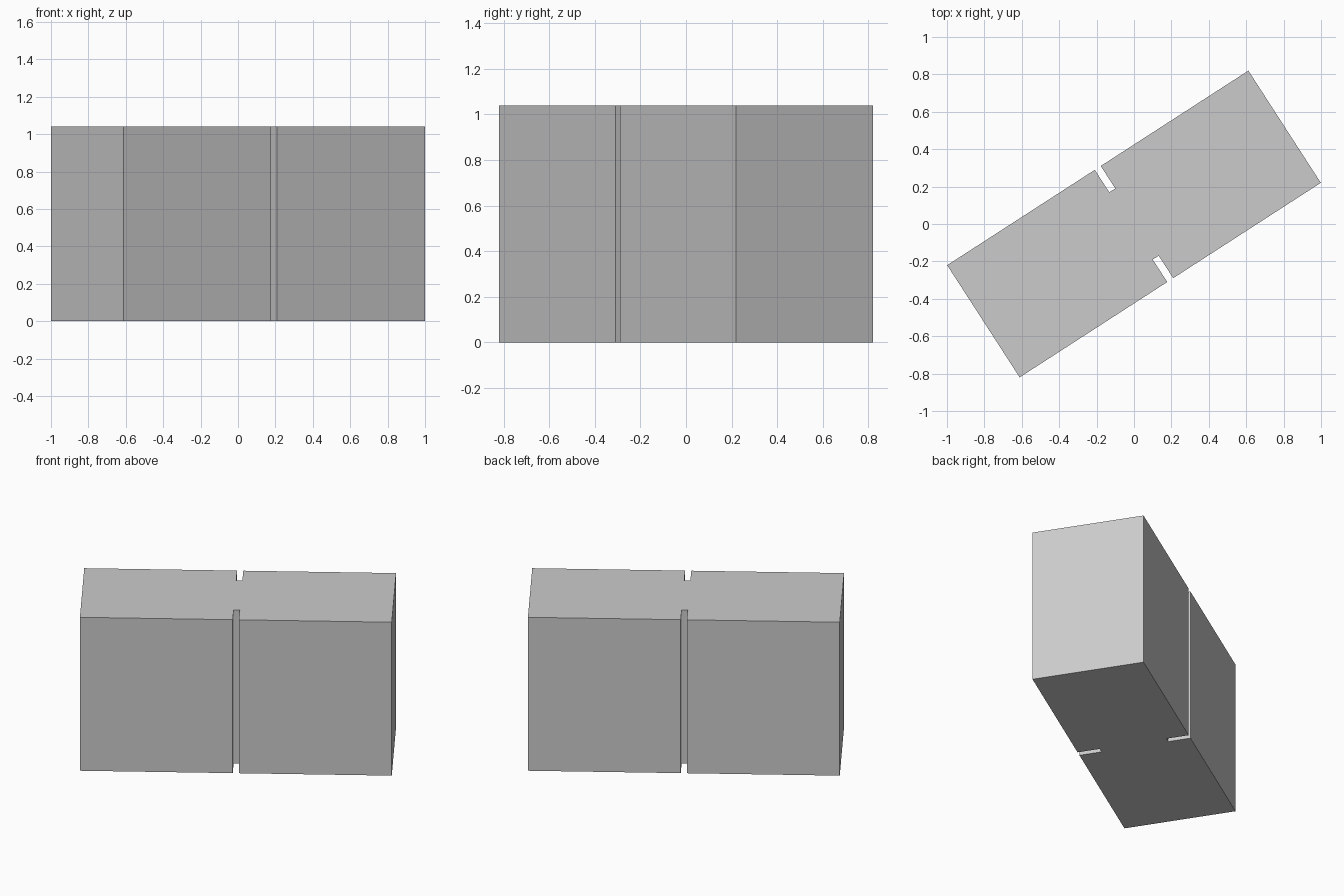
import bpy
import bmesh
import math
from mathutils import Matrix

if "Cube" in bpy.data.objects:
    bpy.data.objects.remove(bpy.data.objects["Cube"])

LENGTH, WIDTH, HEIGHT = 1.917, 0.714, 1.04
SLOT_WIDTH, SLOT_DEPTH = 0.038, 0.143
ANGLE = math.atan2(1.04, 1.61)

# Half of the footprint, with one slot; the other half is its half-turn copy
l, w, s = LENGTH / 2, WIDTH / 2, SLOT_WIDTH / 2
half = [(-l, -w), (-s, -w), (-s, -w + SLOT_DEPTH),
        (s, -w + SLOT_DEPTH), (s, -w), (l, -w)]
outline = half + [(-x, -y) for x, y in half]

# Slotted block, extruded from the footprint and turned on the ground
bm = bmesh.new()
base = bm.faces.new([bm.verts.new((x, y, 0)) for x, y in outline])
top = bmesh.ops.extrude_face_region(bm, geom=[base], use_keep_orig=True)["geom"]
bmesh.ops.translate(bm, vec=(0, 0, HEIGHT),
                    verts=[g for g in top if isinstance(g, bmesh.types.BMVert)])
bmesh.ops.recalc_face_normals(bm, faces=bm.faces)
bm.transform(Matrix.Rotation(ANGLE, 4, 'Z'))

mesh = bpy.data.meshes.new("slotted_block")
bm.to_mesh(mesh)
bm.free()
bpy.context.collection.objects.link(bpy.data.objects.new("slotted_block", mesh))
